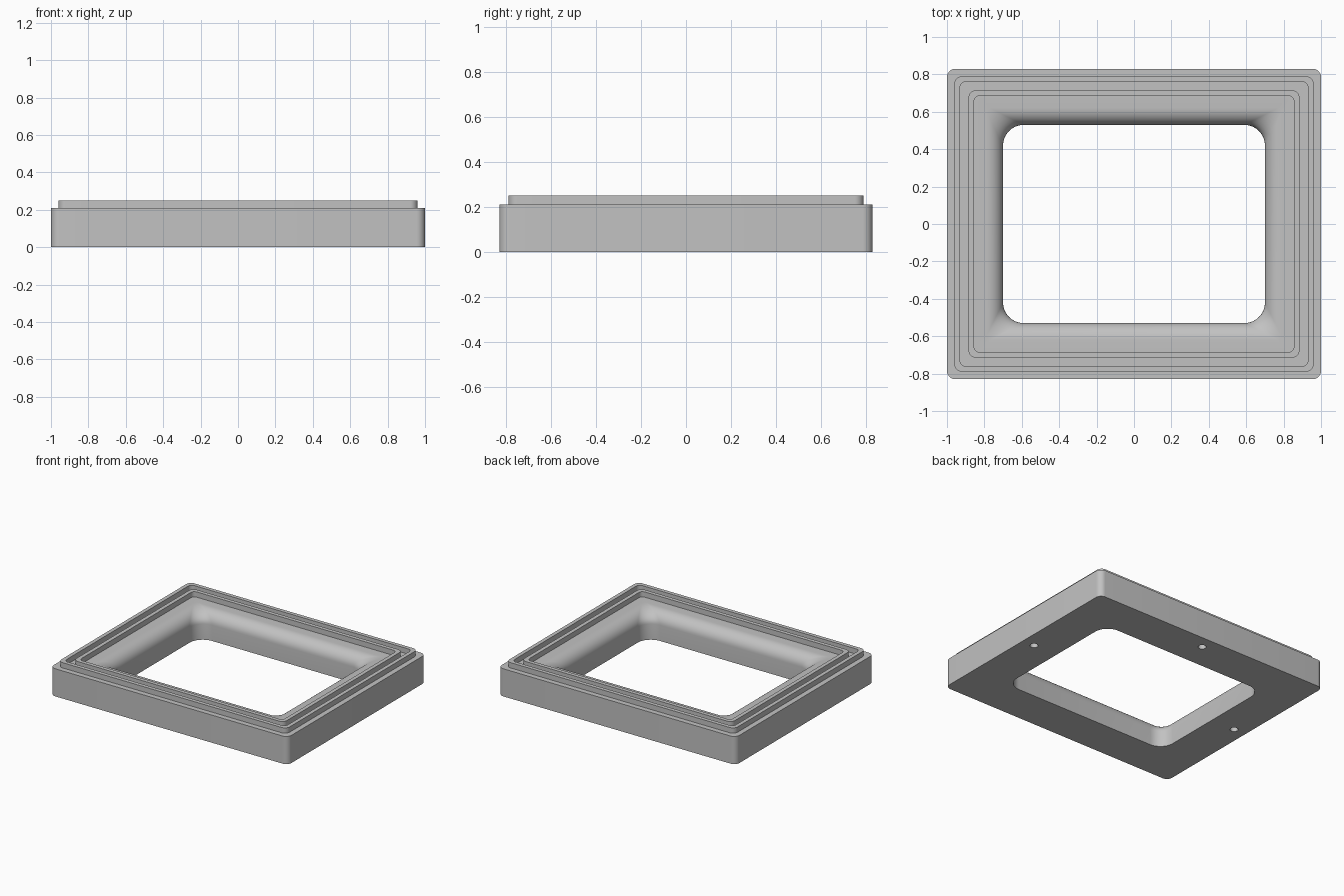
import bpy
import bmesh
import math

HALF_X, HALF_Y = 1.0, 0.83
CORNER_STEPS = 10

cube = bpy.data.objects.get("Cube")
if cube:
    bpy.data.objects.remove(cube, do_unlink=True)

# Single grey material
grey = bpy.data.materials.new("plain_grey")
grey.use_nodes = True
colour = (0.54, 0.54, 0.54, 1.0)
grey.diffuse_color = colour
grey.node_tree.nodes["Principled BSDF"].inputs["Base Color"].default_value = colour


def rounded_loop(bm, inset, z, radius):
    """Ring of vertices on a rounded rectangle, inset from the outer edge."""
    ring = []
    corners = [(1, 1), (-1, 1), (-1, -1), (1, -1)]
    for quarter, (sx, sy) in enumerate(corners):
        cx = sx * (HALF_X - inset - radius)
        cy = sy * (HALF_Y - inset - radius)
        for step in range(CORNER_STEPS + 1):
            a = (quarter + step / CORNER_STEPS) * math.pi / 2
            ring.append(bm.verts.new((cx + radius * math.cos(a),
                                      cy + radius * math.sin(a), z)))
    return ring


# Frame section: inset, height, corner radius
LEDGE, RIDGE = 0.21, 0.25
section = [(0.0, 0.0, 0.045), (0.0, LEDGE, 0.045)]
# Outer and inner raised ridges with the groove between them
for start, end in ((0.04, 0.07), (0.115, 0.145)):
    section += [(start, LEDGE, 0.04), (start, RIDGE, 0.04),
                (end, RIDGE, 0.03), (end, LEDGE, 0.03)]
# Rounded edge rolling down into the opening
FILLET, OPENING, OPENING_RADIUS = 0.09, 0.30, 0.11
for i in range(11):
    a = i / 10 * math.pi / 2
    run = FILLET * math.sin(a)
    radius = 0.02 + (OPENING_RADIUS - 0.02) * run / FILLET
    section.append((OPENING - FILLET + run,
                    LEDGE - FILLET * (1 - math.cos(a)), radius))
section.append((OPENING, 0.0, OPENING_RADIUS))

# Sweep the closed section around the frame
bm = bmesh.new()
loops = [rounded_loop(bm, *point) for point in section]
for k, ring in enumerate(loops):
    following = loops[(k + 1) % len(loops)]
    for i in range(len(ring)):
        j = (i + 1) % len(ring)
        bm.faces.new((ring[i], ring[j], following[j], following[i]))
bmesh.ops.recalc_face_normals(bm, faces=bm.faces)
mesh = bpy.data.meshes.new("frame")
bm.to_mesh(mesh)
bm.free()
mesh.materials.append(grey)
frame = bpy.data.objects.new("frame", mesh)
bpy.context.collection.objects.link(frame)

# Blind mounting holes in the underside
HOLE_DEPTH = 0.12
cutters = []
for x, y in ((0.9, 0), (-0.9, 0), (0, 0.73)):
    bpy.ops.mesh.primitive_cylinder_add(vertices=32, radius=0.028,
                                        depth=HOLE_DEPTH * 2, location=(x, y, 0))
    cutter = bpy.context.object
    cutter.name = "hole_cutter"
    cutter.hide_render = True
    cutter.data.materials.append(grey)
    cutters.append(cutter)

bpy.ops.object.select_all(action="DESELECT")
bpy.context.view_layer.objects.active = frame
frame.select_set(True)
for cutter in cutters:
    cut = frame.modifiers.new("mounting_hole", "BOOLEAN")
    cut.operation = "DIFFERENCE"
    cut.solver = "EXACT"
    cut.object = cutter
    bpy.ops.object.modifier_apply(modifier=cut.name)
for cutter in cutters:
    bpy.data.objects.remove(cutter, do_unlink=True)

bpy.ops.object.shade_smooth_by_angle(angle=math.radians(35))
